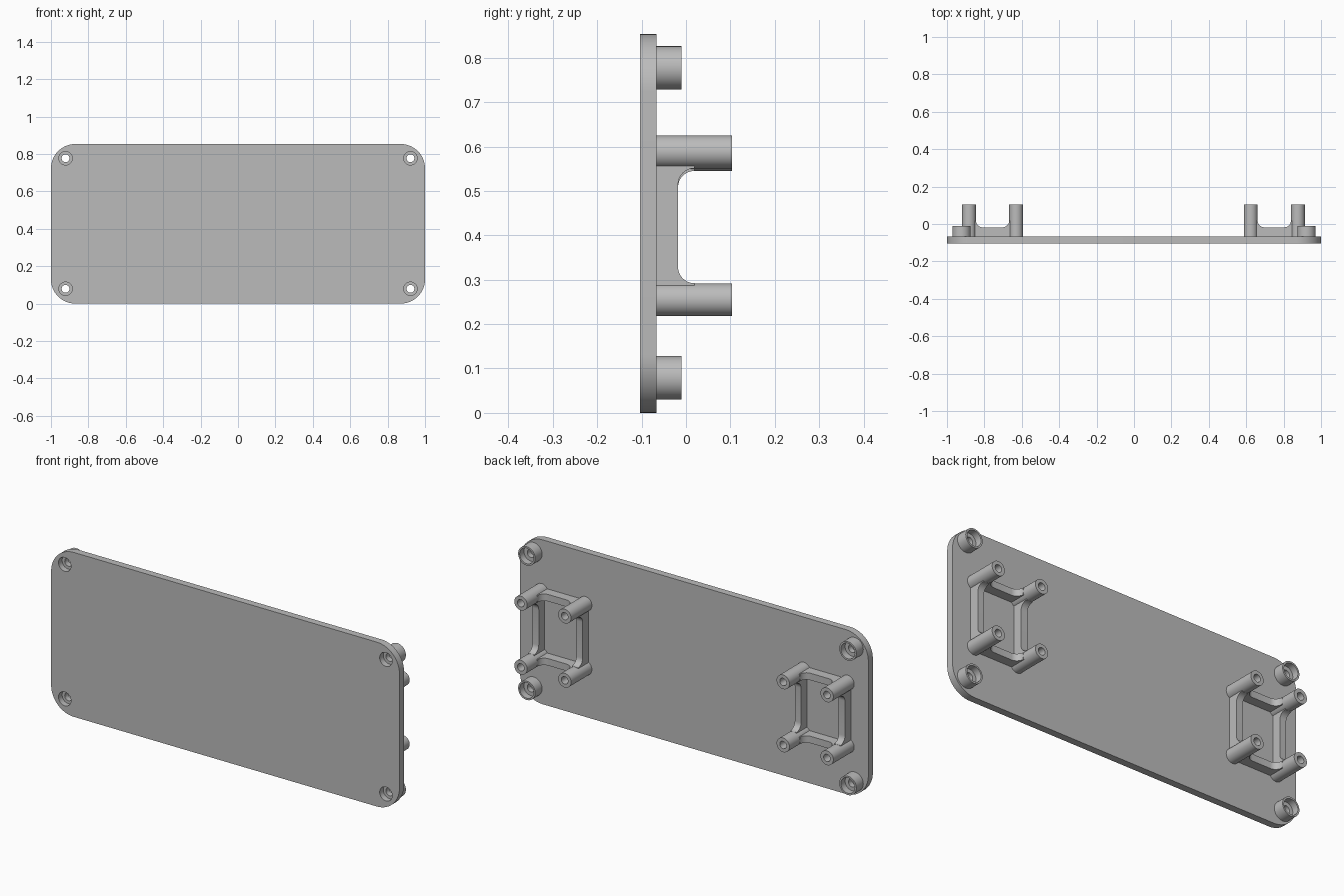
import bpy, bmesh
from math import sin, cos, pi, radians

if "Cube" in bpy.data.objects:
    bpy.data.objects.remove(bpy.data.objects["Cube"])

grey = bpy.data.materials.new("plain grey")
grey.use_nodes = True
grey.diffuse_color = (0.5, 0.5, 0.5, 1)
grey.node_tree.nodes["Principled BSDF"].inputs["Base Color"].default_value = (0.5, 0.5, 0.5, 1)

HEIGHT = 0.853
FRONT, BACK = -0.104, -0.067      # plate faces
POST_R, POST_END = 0.037, 0.104
SCREW_X, SCREW_Z = 0.922, (0.079, 0.777)


def finish(name, bm):
    """Clean the mesh, give it the material and smooth only its round faces."""
    bmesh.ops.remove_doubles(bm, verts=bm.verts, dist=1e-5)
    bmesh.ops.recalc_face_normals(bm, faces=bm.faces)
    mesh = bpy.data.meshes.new(name)
    bm.to_mesh(mesh)
    bm.free()
    mesh.materials.append(grey)
    obj = bpy.data.objects.new(name, mesh)
    bpy.context.collection.objects.link(obj)
    bpy.ops.object.select_all(action='DESELECT')
    obj.select_set(True)
    bpy.context.view_layer.objects.active = obj
    bpy.ops.object.shade_smooth_by_angle(angle=radians(30))
    return obj


def arc(cx, cy, r, start, end, n):
    return [(cx + r * cos(start + (end - start) * i / n),
             cy + r * sin(start + (end - start) * i / n)) for i in range(n + 1)]


def lathe(name, profile, x, z, steps=40):
    """Turn a closed (radius, y) outline about an axis along y."""
    bm = bmesh.new()
    rings = [[bm.verts.new((x + r * cos(2 * pi * k / steps), y, z + r * sin(2 * pi * k / steps)))
              for k in range(steps)] if r else [bm.verts.new((x, y, z))] * steps
             for r, y in profile]
    for i, ring in enumerate(rings):
        nxt = rings[(i + 1) % len(rings)]
        for k in range(steps):
            j = (k + 1) % steps
            corners = list(dict.fromkeys((ring[k], ring[j], nxt[j], nxt[k])))
            if len(corners) > 2:
                bm.faces.new(corners)
    return finish(name, bm)


def web(name, a, b, place, half=0.018):
    """Thin rib from post a to post b, with filleted ends."""
    top, r, lap = -0.018, 0.037, 0.026
    lo, hi = a + POST_R, b - POST_R
    outline = [(a + lap, BACK), (b - lap, BACK), (b - lap, top + r)]
    outline += arc(hi - r, top + r, r, 0, -pi / 2, 8)
    outline += arc(lo + r, top + r, r, -pi / 2, -pi, 8)
    outline += [(a + lap, top + r)]
    bm = bmesh.new()
    sides = [[bm.verts.new(place(s, y, t)) for s, y in outline] for t in (-half, half)]
    for side in sides:
        bm.faces.new(side)
    for i in range(len(outline)):
        j = (i + 1) % len(outline)
        bm.faces.new((sides[0][i], sides[0][j], sides[1][j], sides[1][i]))
    return finish(name, bm)


# Rounded plate with four screw recesses cut through it
curve = bpy.data.curves.new("plate_outline", 'CURVE')
curve.dimensions, curve.fill_mode = '2D', 'BOTH'
curve.extrude = (BACK - FRONT) / 2
rad = 0.13
outer = []
for q, (cx, cz) in enumerate([(1 - rad, HEIGHT - rad), (rad - 1, HEIGHT - rad),
                              (rad - 1, rad), (1 - rad, rad)]):
    outer += arc(cx, cz, rad, q * pi / 2, (q + 1) * pi / 2, 14)
holes = [arc(sx * SCREW_X, z, 0.036, 0, 2 * pi, 40)[:-1] for sx in (-1, 1) for z in SCREW_Z]
for loop in [outer] + holes:
    spline = curve.splines.new('POLY')
    spline.points.add(len(loop) - 1)
    spline.use_cyclic_u = True
    for point, (px, pz) in zip(spline.points, loop):
        point.co = (px, pz, 0, 1)
outline_obj = bpy.data.objects.new("plate_outline", curve)
bpy.context.collection.objects.link(outline_obj)
bpy.context.view_layer.update()
flat = outline_obj.evaluated_get(bpy.context.evaluated_depsgraph_get()).to_mesh()
bm = bmesh.new()
bm.from_mesh(flat)
bpy.data.objects.remove(outline_obj)
for v in bm.verts:
    x, y, z = v.co
    v.co = (x, (FRONT + BACK) / 2 - z, y)
finish("plate", bm)

# Corner screw bosses: hollow collar behind, pierced floor inside the recess
boss = [(0.049, BACK), (0.049, -0.01), (0.04, -0.01), (0.04, -0.045),
        (0.021, -0.045), (0.021, -0.074), (0.036, -0.074), (0.036, BACK)]
# Post with a blind screw hole in its end
post = [(0, BACK), (POST_R, BACK), (POST_R, POST_END), (0.019, POST_END),
        (0.019, -0.04), (0, -0.04)]

for side, sx, cx, upper in (("right", -1, -0.756, 0.582), ("left", 1, 0.75, 0.588)):
    for level, z in zip(("lower", "upper"), SCREW_Z):
        lathe(f"{side}_{level}_screw_boss", boss, sx * SCREW_X, z)
    # Frame of four posts joined by ribs
    xs, zs = (cx - 0.126, cx + 0.126), (0.255, upper)
    for i, x in enumerate(xs):
        for j, z in enumerate(zs):
            lathe(f"{side}_post_{i}{j}", post, x, z)
        web(f"{side}_upright_rib_{i}", *zs, lambda s, y, t: (x + t, y, s))
    for j, z in enumerate(zs):
        web(f"{side}_cross_rib_{j}", *xs, lambda s, y, t: (s, y, z + t))
